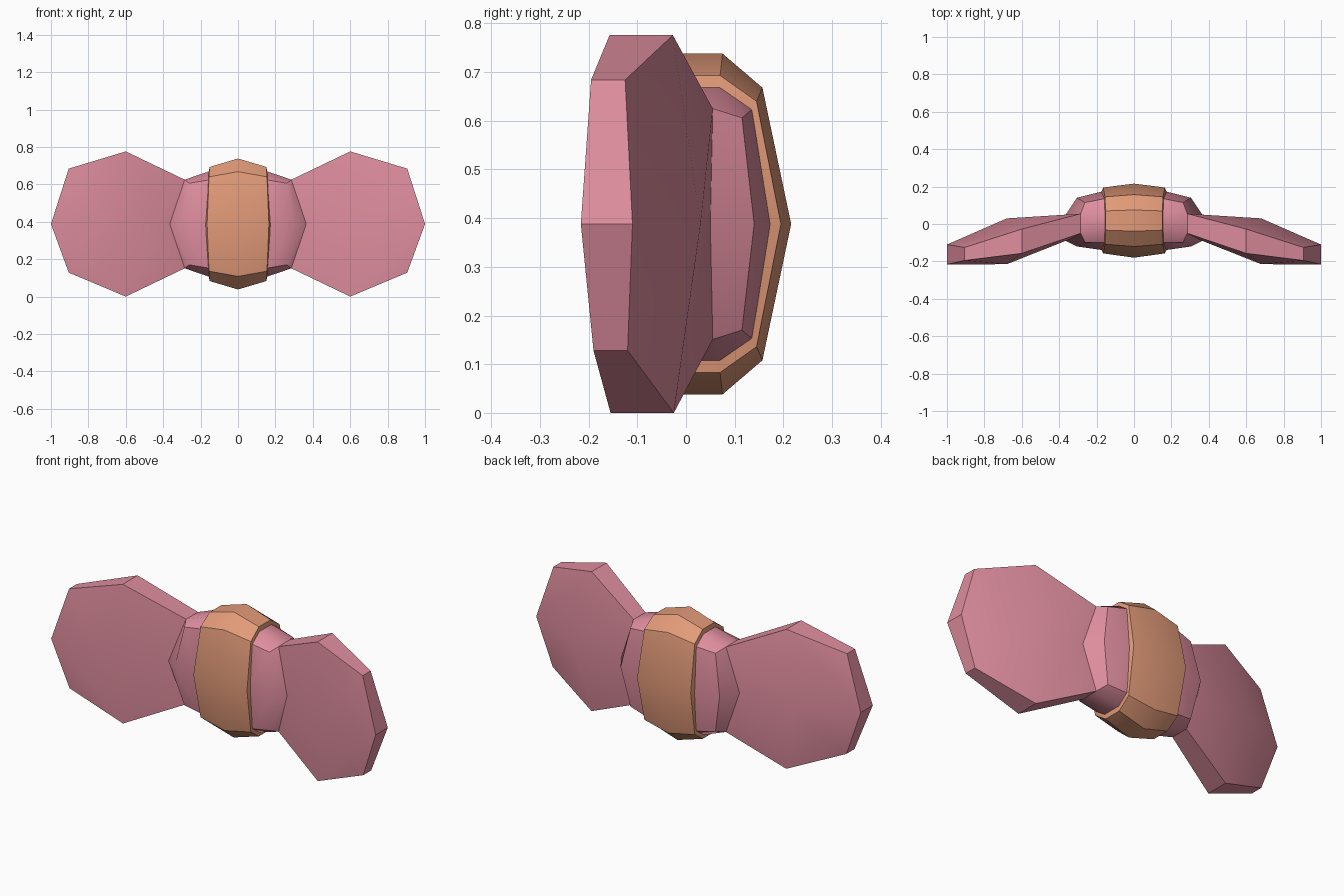
import bpy, bmesh, math

if "Cube" in bpy.data.objects:
    bpy.data.objects.remove(bpy.data.objects["Cube"])

ZC = 0.388   # mid height


def material(name, rgb):
    m = bpy.data.materials.new(name)
    m.diffuse_color = (*rgb, 1)
    m.use_nodes = True
    m.node_tree.nodes["Principled BSDF"].inputs["Base Color"].default_value = m.diffuse_color
    return m


pink = material("pink cloth", (0.74, 0.27, 0.345))
orange = material("orange knot", (0.76, 0.325, 0.19))


def ring(top, corner, mid, low=None):
    """Ten-sided section. Each argument is (x, back y, front y, height above middle)."""
    low = low or top
    low_corner = top is corner and low or corner
    side = [(top, 1), (corner, 1), (mid, 1), (low_corner, -1), (low, -1)]
    back = [(p[0], p[1], ZC + s * p[3]) for p, s in side]
    front = [(p[0], p[2], ZC + s * p[3]) for p, s in side]
    return back + front[::-1]


def loft(name, rings, mat, angle, cap):
    bm = bmesh.new()
    rows = [[bm.verts.new(p) for p in r] for r in rings]
    for a, b in zip(rows, rows[1:]):
        for i in range(10):
            j = (i + 1) % 10
            bm.faces.new((a[i], a[j], b[j], b[i]))
    if cap:   # folded end, split at the middle
        e = rows[-1]
        bm.faces.new((e[1], e[2], e[7], e[8]))
        bm.faces.new((e[2], e[3], e[6], e[7]))
    bmesh.ops.remove_doubles(bm, verts=bm.verts, dist=0.0005)
    # mirror to the other side
    geom = bm.verts[:] + bm.edges[:] + bm.faces[:]
    dup = bmesh.ops.duplicate(bm, geom=geom)["geom"]
    for v in dup:
        if isinstance(v, bmesh.types.BMVert):
            v.co.x *= -1
    bmesh.ops.remove_doubles(bm, verts=bm.verts, dist=0.0005)
    bmesh.ops.recalc_face_normals(bm, faces=bm.faces)
    me = bpy.data.meshes.new(name)
    bm.to_mesh(me)
    bm.free()
    me.materials.append(mat)
    ob = bpy.data.objects.new(name, me)
    bpy.context.collection.objects.link(ob)
    bpy.ops.object.select_all(action='DESELECT')
    ob.select_set(True)
    bpy.context.view_layer.objects.active = ob
    bpy.ops.object.shade_smooth_by_angle(angle=math.radians(angle))
    return ob


# bow: thick core that narrows into two flat wings swept forward
w1 = (0.285, 0.055, -0.05, 0.237)
w2 = (0.60, -0.027, -0.157, 0.388)
w2_low = (0.60, -0.025, -0.155, 0.388)
w3 = (0.905, -0.125, -0.195, 0.296)
w3_low = (0.905, -0.12, -0.19, 0.26)
bow = [
    ring((0, 0.07, -0.035, 0.28), (0, 0.135, -0.10, 0.235), (0, 0.175, -0.14, 0)),
    ring((0.16, 0.07, -0.035, 0.28), (0.16, 0.135, -0.10, 0.235), (0.165, 0.175, -0.14, 0)),
    ring(w1, (0.262, 0.115, -0.098, 0.218), (0.305, 0.14, -0.12, 0)),
    ring(w1, w1, (0.365, 0.05, -0.09, 0)),
    ring(w2, w2, (0.68, 0.03, -0.215, 0), w2_low),
    ring(w3, w3, (1.0, -0.11, -0.216, 0), w3_low),
]
loft("bow", bow, pink, 35, True)

# knot: band wrapped round the core, with rolled edges
knot = [
    ring((0, 0.075, -0.038, 0.35), (0, 0.157, -0.12, 0.28), (0, 0.216, -0.18, 0)),
    ring((0.152, 0.07, -0.033, 0.305), (0.155, 0.145, -0.108, 0.252), (0.165, 0.195, -0.157, 0)),
    ring((0.158, 0.067, -0.03, 0.27), (0.16, 0.13, -0.095, 0.228), (0.175, 0.17, -0.135, 0)),
]
loft("knot", knot, orange, 35, False)
